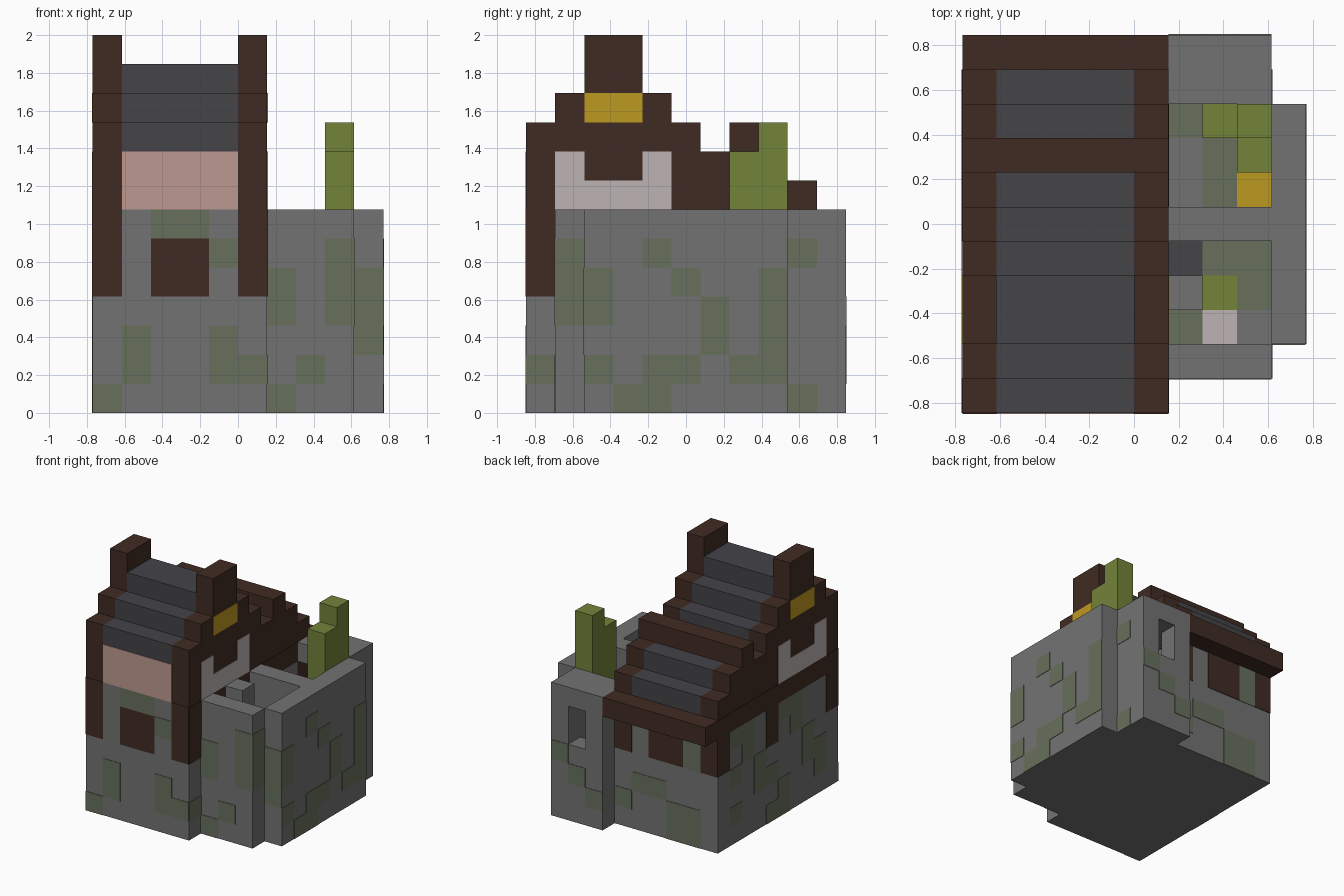
import bpy, bmesh
from mathutils import Vector

if "Cube" in bpy.data.objects:
    bpy.data.objects.remove(bpy.data.objects["Cube"], do_unlink=True)

U = 2 / 13                      # one block
ORIGIN = Vector((5, 5.5, 0))    # block coordinates of the model centre
THIN = 0.025                    # facing thickness in blocks


def material(name, r, g, b):
    m = bpy.data.materials.new(name)
    m.use_nodes = True
    m.diffuse_color = (r, g, b, 1)
    m.node_tree.nodes["Principled BSDF"].inputs["Base Color"].default_value = (r, g, b, 1)
    return m


STONE = material("stone_grey", .171, .171, .171)
MOSS = material("moss_green", .136, .162, .107)
TIMBER = material("dark_timber", .051, .024, .016)
SLATE = material("roof_slate", .058, .058, .066)
PINK = material("pink_plaster", .515, .314, .283)
PALE = material("pale_plaster", .515, .456, .456)
GOLD = material("gold", .515, .319, .015)
OLIVE = material("olive_green", .168, .227, .042)
LETTERS = {"m": MOSS, "t": TIMBER, "p": PINK, "w": PALE, "y": GOLD,
           "s": SLATE, "o": OLIVE}
WORDS = {"m": "moss", "t": "timber", "p": "pink_panel", "w": "pale_panel",
         "y": "gold_panel", "s": "slate_tile", "o": "olive_tile"}


def blocks(name, mat, boxes):
    """One object from boxes given as x0, x1, y0, y1, z0, z1 in blocks."""
    bm = bmesh.new()
    for x0, x1, y0, y1, z0, z1 in boxes:
        lo, hi = Vector((x0, y0, z0)), Vector((x1, y1, z1))
        cube = bmesh.ops.create_cube(bm, size=1)["verts"]
        for v in cube:
            v.co = Vector([l + (c + .5) * (h - l) for l, c, h in zip(lo, v.co, hi)])
            v.co = (v.co - ORIGIN) * U
    mesh = bpy.data.meshes.new(name)
    bm.to_mesh(mesh)
    bm.free()
    mesh.materials.append(mat)
    ob = bpy.data.objects.new(name, mesh)
    bpy.context.collection.objects.link(ob)


def facing(name, side, plane, start, rows, base=0):
    """Thin panels on a wall; rows of letters run from top to bottom."""
    groups = {}
    for k, row in enumerate(reversed(rows.split())):
        z = base + k
        for a, letter in enumerate(row, start):
            if letter not in LETTERS:
                continue
            box = {"front": (a, a + 1, plane - THIN, plane, z, z + 1),
                   "back": (a, a + 1, plane, plane + THIN, z, z + 1),
                   "left": (plane, plane + THIN, a, a + 1, z, z + 1),
                   "right": (plane - THIN, plane, a, a + 1, z, z + 1),
                   "top": (a, a + 1, z, z + 1, plane, plane + THIN)}[side]
            groups.setdefault(letter, []).append(box)
    for letter, boxes in groups.items():
        blocks(name + "_" + WORDS[letter], LETTERS[letter], boxes)


# House walls
blocks("house_walls", STONE, [(0, 6, 0, 10, 0, 7)])

# Stepped gables, tall posts and cross bars
gable_top = [10, 11, 13, 13, 11, 10, 9, 10, 9, 8]
for name, x in (("right_gable", 0), ("left_gable", 5)):
    blocks(name, TIMBER, [(x, x + 1, j, j + 1, 7, h) for j, h in enumerate(gable_top)])
blocks("roof_bar", TIMBER, [(1, 5, 7, 8, 7, 10)])
blocks("back_eave", TIMBER, [(0, 6, 10, 11, 6, 7)])

# Slate steps between the gables
blocks("roof_steps", SLATE, [(1, 5, j, j + 1, 7, min(h, 12))
                             for j, h in enumerate(gable_top) if j != 7])

# Yard walls with a small window at the back
blocks("yard_walls", STONE, [
    (6, 9, 1, 2, 0, 7), (9, 10, 2, 9, 0, 7), (6, 9, 5, 6, 0, 7),
    (6, 7, 10, 11, 0, 7), (8, 9, 9, 11, 0, 7), (7, 8, 10, 11, 0, 4),
    (7, 8, 10, 11, 6, 7), (6, 8, 9, 10, 6, 7)])
blocks("yard_floor", STONE, [(6, 9, 2, 10, 0, 1)])
blocks("yard_pillar", STONE, [(6, 7, 3, 4, 1, 7)])

# Green plant rising out of the yard
blocks("plant", OLIVE, [(8, 9, 8, 9, 1, 10), (8, 9, 7, 8, 1, 9), (7, 8, 8, 9, 1, 3)])

# House front: plaster, door, posts and moss
facing("house_front", "front", 0, 0, """
    .pppp.
    .pppp.
    t.mm.t
    t.ttmt
    t.tt.t
    ......
    .m..m.
    .m..mm
    m.....""")

# Both gable sides share the upper pattern
upper = """
    ..yy......
    ..........
    .w..w.....
    .wwww.....
    tttttttttt
"""
facing("right_side", "right", 0, 0, upper + """
    t..mmt.mmt
    t..m.t.m.t
    ..m...m.m.
    .mm..mm...
    .m..m...m.
    ....mm....""")
facing("left_side", "left", 6, 0, upper + """
    t....t...t
    t....t...t
    ..........
    ..........
    m.........
    ..........""")

# House back: short posts, door and moss
facing("house_back", "back", 10, 0, """
    tmtt.t
    tmtt.t
    ......
    ...mm.
    .mm..m
    .mm...""")

# Moss on the yard walls
facing("yard_front", "front", 1, 6, """
    ..m
    m.m
    m.m
    ...
    .m.
    m..""")
facing("yard_front_corner", "front", 2, 9, "m m m . .")
facing("yard_left", "left", 10, 2, """
    ..m....
    m..m..m
    m...m.m
    ....m.m
    m.mm.mm
    .mm....""")
facing("yard_left_ends", "left", 9, 1, """
    m.......m.
    m.........
    m.........
    ..........
    ..........
    ........m.""")
facing("yard_back", "back", 11, 6, """
    ..m
    .m.
    m..
    ...""")

# Coloured tiles on the yard floor
facing("yard_tiles", "top", 1, 6, """
    moo
    .mo
    .my
    ...
    smm
    .om
    mw.""", base=2)
